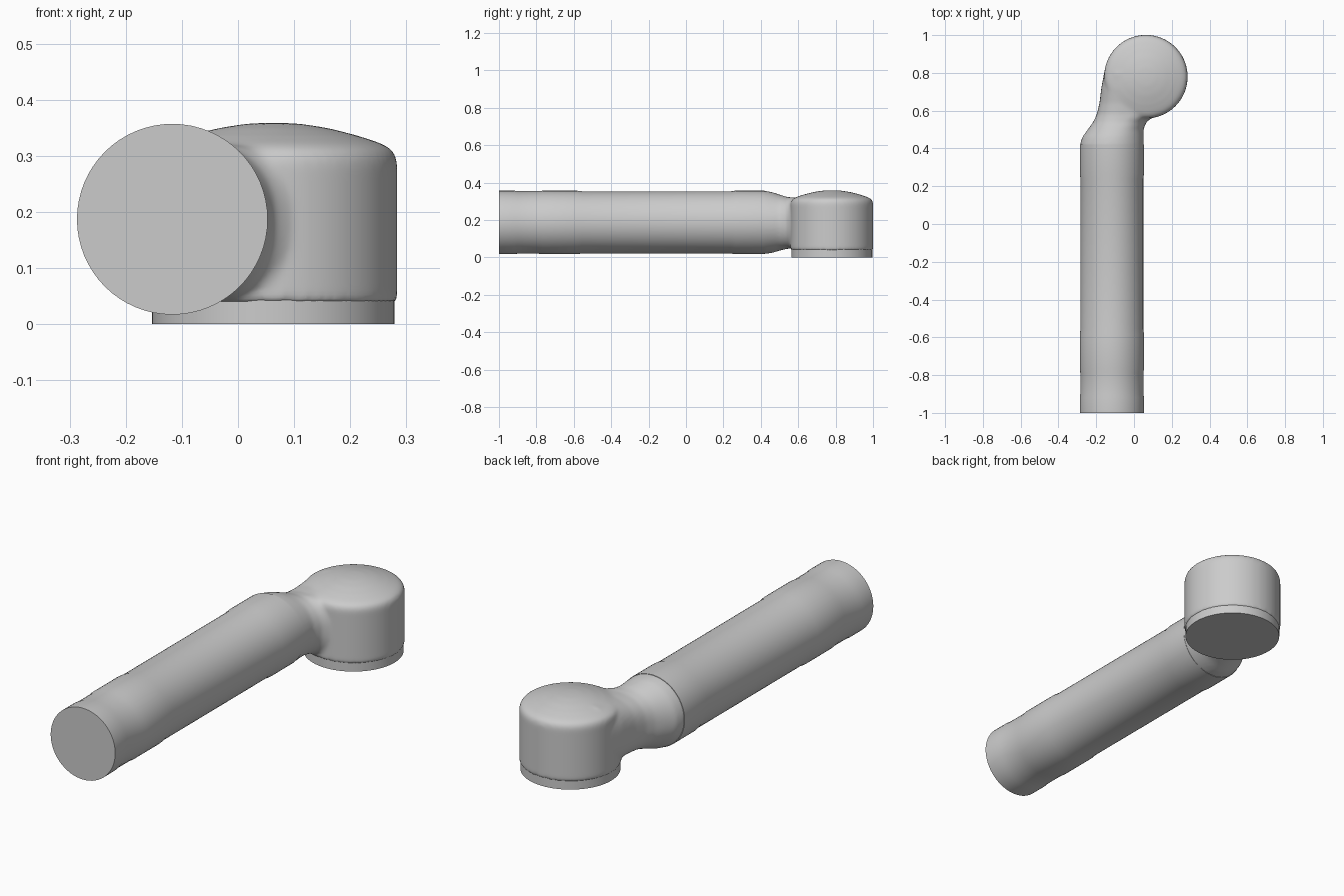
import bpy, bmesh, math
from mathutils import Vector

if "Cube" in bpy.data.objects:
    bpy.data.objects.remove(bpy.data.objects["Cube"])

TUBE_X, TUBE_Z = -0.117, 0.187
HEAD_X, HEAD_Y = 0.063, 0.78


def add_loft(bm, rings):
    """Closed skin through equal-length rings of points, capped at both ends."""
    loops = [[bm.verts.new(p) for p in ring] for ring in rings]
    n = len(loops[0])
    for a, b in zip(loops, loops[1:]):
        for i in range(n):
            j = (i + 1) % n
            bm.faces.new((a[i], a[j], b[j], b[i]))
    bm.faces.new(loops[0][::-1])
    bm.faces.new(loops[-1])


def make_object(name, bm):
    bmesh.ops.recalc_face_normals(bm, faces=bm.faces)
    mesh = bpy.data.meshes.new(name)
    bm.to_mesh(mesh)
    bm.free()
    obj = bpy.data.objects.new(name, mesh)
    bpy.context.collection.objects.link(obj)
    return obj


def smooth(obj, angle):
    bpy.ops.object.select_all(action='DESELECT')
    obj.select_set(True)
    bpy.context.view_layer.objects.active = obj
    bpy.ops.object.shade_smooth_by_angle(angle=math.radians(angle))


def upright_ring(r, z, n=72):
    return [Vector((HEAD_X + r * math.cos(2 * math.pi * i / n),
                    HEAD_Y + r * math.sin(2 * math.pi * i / n), z)) for i in range(n)]


def section_ring(y, x0, x1, z0, z1, power=2.0, n=64):
    """Superellipse cross-section at a given y."""
    ring = []
    for i in range(n):
        c, s = math.cos(2 * math.pi * i / n), math.sin(2 * math.pi * i / n)
        u = math.copysign(abs(c) ** (2 / power), c)
        v = math.copysign(abs(s) ** (2 / power), s)
        ring.append(Vector(((x0 + x1) / 2 + u * (x1 - x0) / 2, y,
                            (z0 + z1) / 2 + v * (z1 - z0) / 2)))
    return ring


# Long tube with slightly raised end bands
bm = bmesh.new()
profile = [(-1, .17), (-.92, .17), (-.90, .167), (-.79, .167), (-.765, .17),
           (-.585, .17), (-.555, .166), (.24, .166), (.265, .17), (.42, .17)]
add_loft(bm, [section_ring(y, TUBE_X - r, TUBE_X + r, TUBE_Z - r, TUBE_Z + r)
              for y, r in profile])
smooth(make_object("tube", bm), 35)

# Head with rounded rim and domed top
bm = bmesh.new()
head = [(.219, .038), (.221, .046), (.221, .285), (.218, .301), (.209, .313),
        (.19, .323), (.15, .336), (.10, .349), (.05, .357), (.01, .359)]
add_loft(bm, [upright_ring(r, z) for r, z in head])

# Neck that sweeps from the tube sideways into the head
neck = [(.38, -.284, .050, .020, .354, 2), (.42, -.286, .052, .018, .356, 2),
        (.46, -.274, .052, .024, .349, 2), (.50, -.245, .050, .036, .336, 2.1),
        (.54, -.216, .066, .046, .323, 2.3), (.58, -.197, .120, .048, .320, 2.6),
        (.64, -.183, .165, .046, .325, 2.9), (.72, -.173, .150, .043, .338, 3),
        (.80, -.158, .120, .042, .345, 3)]
add_loft(bm, [section_ring(*s) for s in neck])
body = make_object("head_and_neck", bm)

# Fuse the two volumes and soften the junction
fuse = body.modifiers.new("fuse", 'REMESH')
fuse.mode = 'VOXEL'
fuse.voxel_size = 0.008
soften = body.modifiers.new("soften", 'SMOOTH')
soften.factor = 0.5
soften.iterations = 10
bpy.context.view_layer.objects.active = body
body.select_set(True)
for m in ("fuse", "soften"):
    bpy.ops.object.modifier_apply(modifier=m)
smooth(body, 60)

# Collar the head stands on
bm = bmesh.new()
add_loft(bm, [upright_ring(.216, 0), upright_ring(.216, .06)])
smooth(make_object("base_collar", bm), 35)
